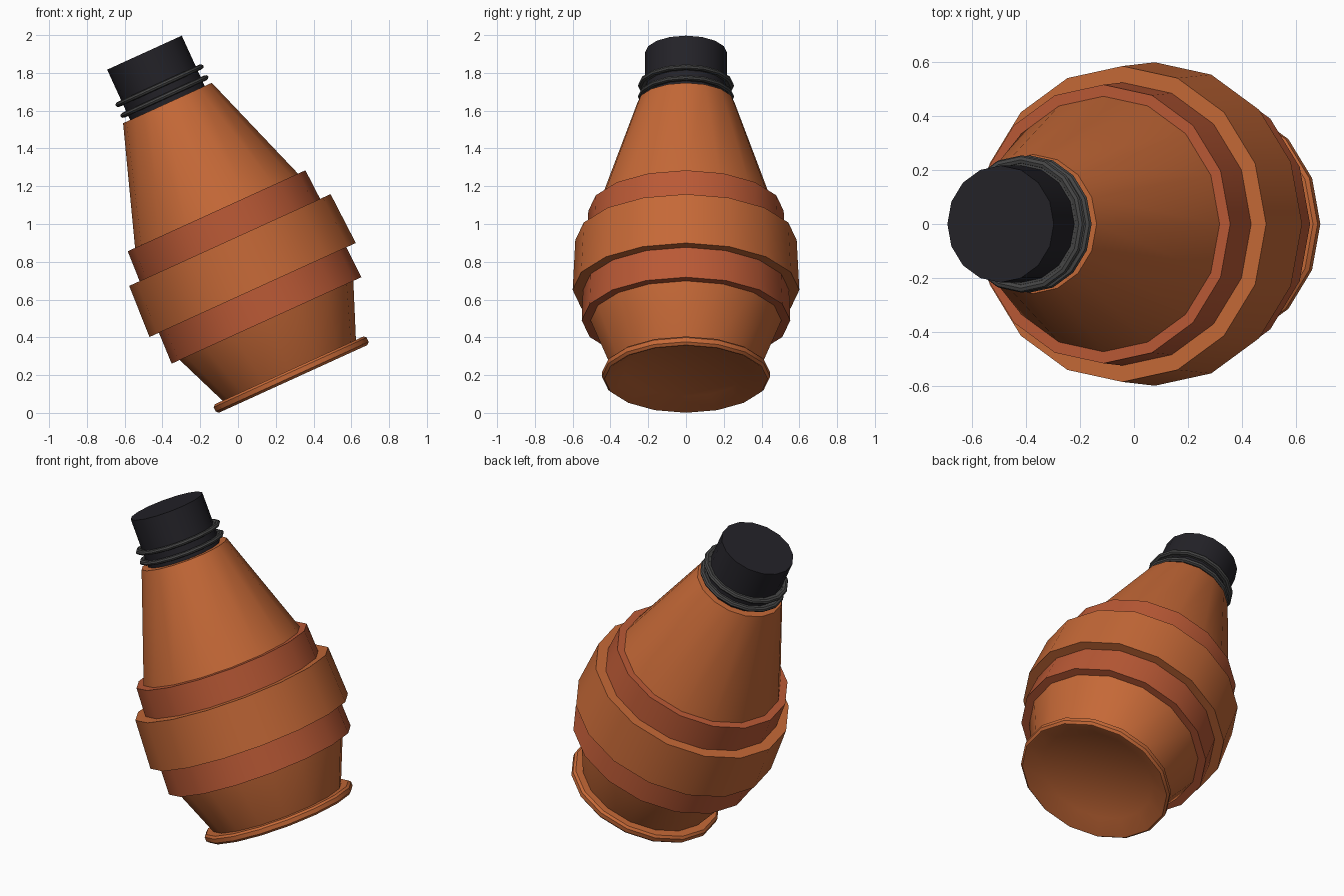
import bpy, bmesh, math
from mathutils import Matrix

if "Cube" in bpy.data.objects:
    bpy.data.objects.remove(bpy.data.objects["Cube"])

SIDES = 16
TILT = Matrix.Translation((0.292, 0, 0.18)) @ Matrix.Rotation(math.radians(-24.5), 4, 'Y')


def material(name, color):
    m = bpy.data.materials.new(name)
    m.diffuse_color = (*color, 1)
    m.use_nodes = True
    m.node_tree.nodes["Principled BSDF"].inputs["Base Color"].default_value = m.diffuse_color
    return m


orange = material("orange", (0.56, 0.14, 0.038))
rust = material("rust", (0.49, 0.10, 0.036))
black = material("black", (0.017, 0.016, 0.021))
grey = material("grey", (0.06, 0.06, 0.06))


def lathe(name, profile, mat, closed=False):
    """Spin a (radius, height) profile round the tilted axis; cap or close it."""
    bm = bmesh.new()
    rings = [[bm.verts.new((r * math.cos(2 * math.pi * i / SIDES),
                            r * math.sin(2 * math.pi * i / SIDES), h))
              for i in range(SIDES)] for r, h in profile]
    pairs = list(zip(rings, rings[1:]))
    if closed:
        pairs.append((rings[-1], rings[0]))
    else:
        bm.faces.new(rings[0][::-1])
        bm.faces.new(rings[-1])
    for a, b in pairs:
        for i in range(SIDES):
            j = (i + 1) % SIDES
            bm.faces.new((a[i], a[j], b[j], b[i]))
    bmesh.ops.recalc_face_normals(bm, faces=bm.faces)
    bm.transform(TILT)
    me = bpy.data.meshes.new(name)
    bm.to_mesh(me)
    bm.free()
    me.materials.append(mat)
    ob = bpy.data.objects.new(name, me)
    bpy.context.collection.objects.link(ob)
    bpy.ops.object.select_all(action='DESELECT')
    ob.select_set(True)
    bpy.context.view_layer.objects.active = ob
    bpy.ops.object.shade_smooth_by_angle(angle=math.radians(30))
    return ob


# Bottle body with dished base, foot rim and long cone
lathe("body", [(0.33, 0.05), (0.425, 0.0), (0.432, 0.0), (0.445, 0.013),
               (0.445, 0.038), (0.432, 0.05), (0.388, 0.05), (0.505, 0.34),
               (0.53, 0.517), (0.515, 0.81), (0.474, 0.978), (0.258, 1.605)], orange)

# Raised bands round the belly: bottom radius, bottom height, top radius, top height
for name, r0, h0, r1, h1, mat in (("lower_band", 0.552, 0.34, 0.545, 0.53, rust),
                                  ("middle_band", 0.60, 0.517, 0.586, 0.808, orange),
                                  ("upper_band", 0.526, 0.79, 0.517, 0.978, rust)):
    lathe(name, [(0.45, h0), (r0, h0), (r1, h1), (0.45, h1)], mat, True)

# Dark neck with two thin rings
lathe("neck", [(0.217, 1.58), (0.217, 1.898)], black)
for n, h in enumerate((1.643, 1.706)):
    ring = [(0.238 + 0.017 * math.cos(k * math.pi / 4),
             h + 0.014 * math.sin(k * math.pi / 4)) for k in range(8)]
    lathe(f"neck_ring_{n + 1}", ring, grey, True)
    # inner collar joining the ring to the neck
    lathe(f"ring_collar_{n + 1}", [(0.21, h - 0.008), (0.226, h - 0.008),
                                   (0.226, h + 0.008), (0.21, h + 0.008)], grey, True)
